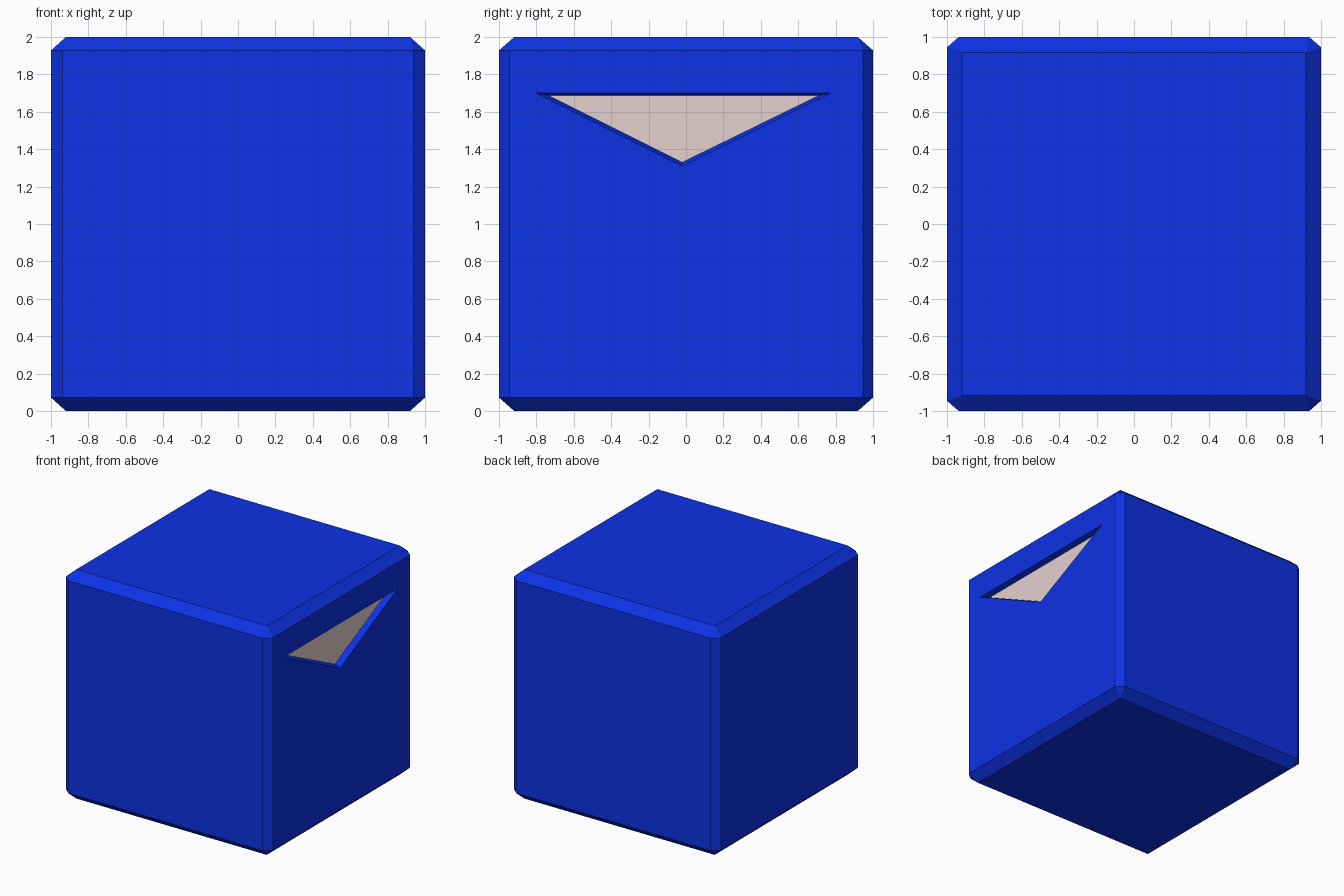
import bpy, bmesh
from itertools import product

if "Cube" in bpy.data.objects:
    bpy.data.objects.remove(bpy.data.objects["Cube"])


def material(name, rgb):
    m = bpy.data.materials.new(name)
    m.diffuse_color = (*rgb, 1)
    m.use_nodes = True
    m.node_tree.nodes["Principled BSDF"].inputs["Base Color"].default_value = m.diffuse_color
    return m


me = bpy.data.meshes.new("chamfered_block")
block = bpy.data.objects.new("chamfered_block", me)
bpy.context.collection.objects.link(block)
me.materials.append(material("blue", (0.004, 0.032, 0.79)))
me.materials.append(material("pale_pink_grey", (0.78, 0.63, 0.63)))

# chamfered cube: hull of the corners of its six inset sides
bm = bmesh.new()
for sx, sy, sz in product((-1, 1), repeat=3):
    for x, y, z in ((1, 0.945, 0.928), (0.937, 1, 0.928), (0.92, 0.918, 1)):
        bm.verts.new((sx * x, sy * y, 1 + sz * z))
bmesh.ops.convex_hull(bm, input=bm.verts[:])
bmesh.ops.dissolve_limit(bm, angle_limit=0.01, verts=bm.verts[:], edges=bm.edges[:])

# right side is refilled around a triangular opening
side = next(f for f in bm.faces if f.normal.x > 0.99)
rim = list(side.edges)
bmesh.ops.delete(bm, geom=[side], context='FACES_ONLY')


def ring(points, x):
    return [bm.verts.new((x, y, z)) for y, z in points]


outer = ring(((-0.80, 1.70), (-0.02, 1.31), (0.775, 1.70)), 1)
inner = ring(((-0.735, 1.687), (-0.02, 1.33), (0.71, 1.687)), 0.95)
opening = [bm.edges.new((outer[i], outer[i - 1])) for i in range(3)]
bmesh.ops.triangle_fill(bm, edges=rim + opening, use_beauty=True, normal=(1, 0, 0))

# sloping reveal and recessed panel
for i in range(3):
    bm.faces.new((outer[i - 1], outer[i], inner[i], inner[i - 1]))
bm.faces.new(inner).material_index = 1

bmesh.ops.recalc_face_normals(bm, faces=bm.faces[:])
bm.to_mesh(me)
bm.free()
